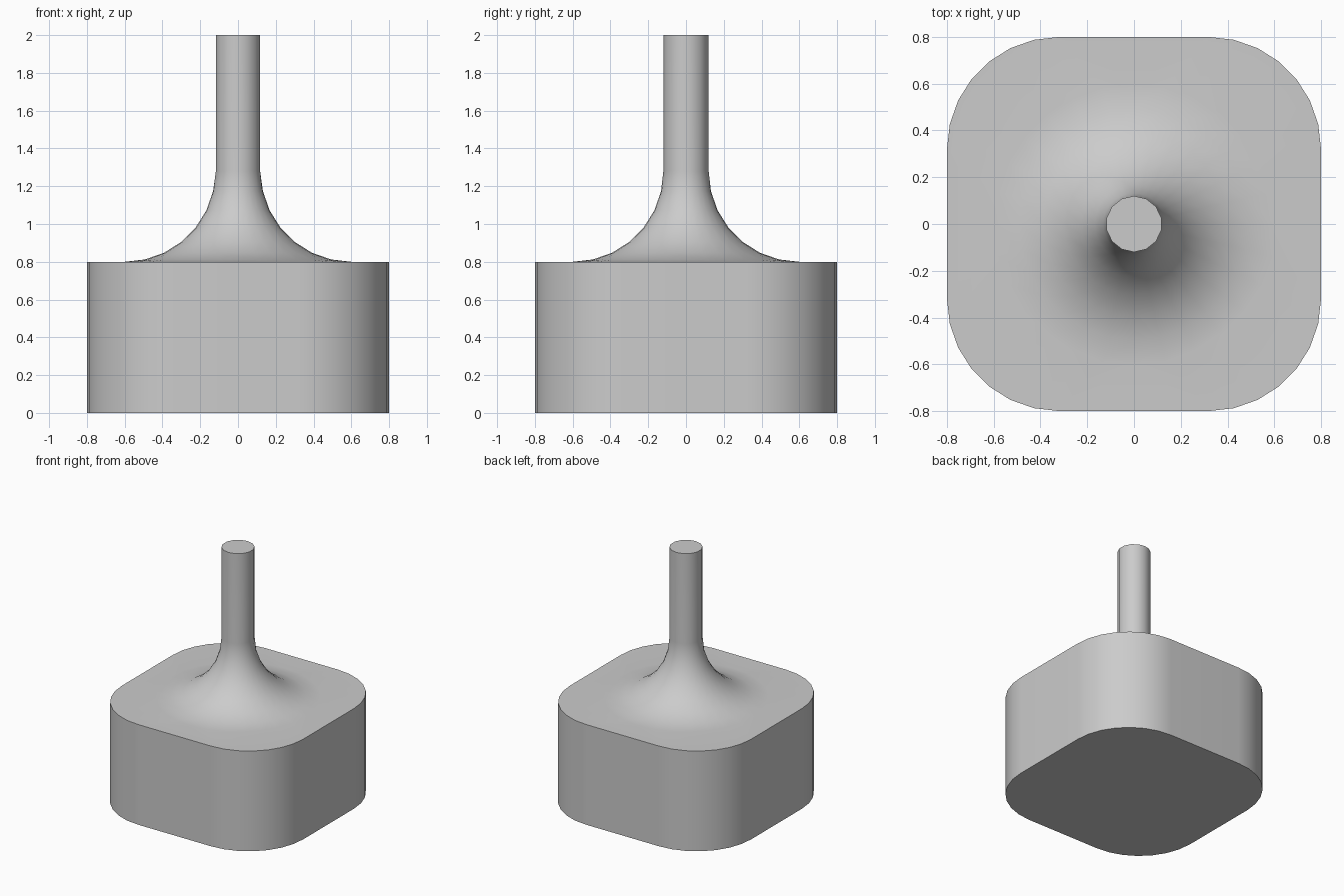
import bpy
import bmesh
from math import sin, cos, pi

cube = bpy.data.objects.get("Cube")
if cube:
    bpy.data.objects.remove(cube)

HALF, CORNER, BLOCK_TOP = 0.8, 0.48, 0.8
STEM, FILLET, HEIGHT = 0.12, 0.48, 2.0
SIDES, ARC = 28, 7

grey = bpy.data.materials.new("plain grey")
grey.use_nodes = True
colour = (0.6, 0.6, 0.6, 1)
grey.diffuse_color = colour
grey.node_tree.nodes["Principled BSDF"].inputs["Base Color"].default_value = colour

bm = bmesh.new()


def outline(z):
    """Rounded square, counter-clockwise."""
    verts = []
    inner = HALF - CORNER
    for quarter, (sx, sy) in enumerate([(1, 1), (-1, 1), (-1, -1), (1, -1)]):
        for k in range(ARC + 1):
            a = (quarter + k / ARC) * pi / 2
            verts.append(bm.verts.new((sx * inner + CORNER * cos(a),
                                       sy * inner + CORNER * sin(a), z)))
    return verts


def ring(radius, z, coarse=False):
    """Circle; a coarse one has every second point on the chord."""
    verts = []
    for i in range(SIDES):
        a = pi / 2 + 2 * pi * i / SIDES
        r = radius * cos(2 * pi / SIDES) if coarse and i % 2 else radius
        verts.append(bm.verts.new((r * cos(a), r * sin(a), z)))
    return verts


def skin(low, high):
    """Quads between two loops of equal length."""
    n = len(low)
    for i in range(n):
        j = (i + 1) % n
        bm.faces.new((low[i], low[j], high[j], high[i]))


def loop_edges(verts):
    return [bm.edges.get((v, verts[i - 1])) for i, v in enumerate(verts)]


# Block walls and underside
bottom, rim = outline(0), outline(BLOCK_TOP)
skin(bottom, rim)
bm.faces.new(bottom[::-1])

# Concave flare rising from the block into the stem
rings = []
for k in range(ARC + 1):
    a = k / ARC * pi / 2
    rings.append(ring(STEM + FILLET * (1 - sin(a)),
                      BLOCK_TOP + FILLET * (1 - cos(a)), k == ARC))

# Stem and its flat end
rings.append(ring(STEM, HEIGHT, True))
for low, high in zip(rings, rings[1:]):
    skin(low, high)
bm.faces.new(rings[-1])

# Flat shoulder between the block rim and the flare
bmesh.ops.bridge_loops(bm, edges=loop_edges(rim) + loop_edges(rings[0]))
bmesh.ops.recalc_face_normals(bm, faces=bm.faces[:])

mesh = bpy.data.meshes.new("block_with_stem")
bm.to_mesh(mesh)
bm.free()
mesh.materials.append(grey)
obj = bpy.data.objects.new("block_with_stem", mesh)
bpy.context.collection.objects.link(obj)

# Smooth shading with sharp rims and a level shoulder
bpy.context.view_layer.objects.active = obj
obj.select_set(True)
bpy.ops.object.shade_smooth_by_angle(angle=pi / 6)
weighted = obj.modifiers.new("weighted_normals", "WEIGHTED_NORMAL")
weighted.keep_sharp = True
